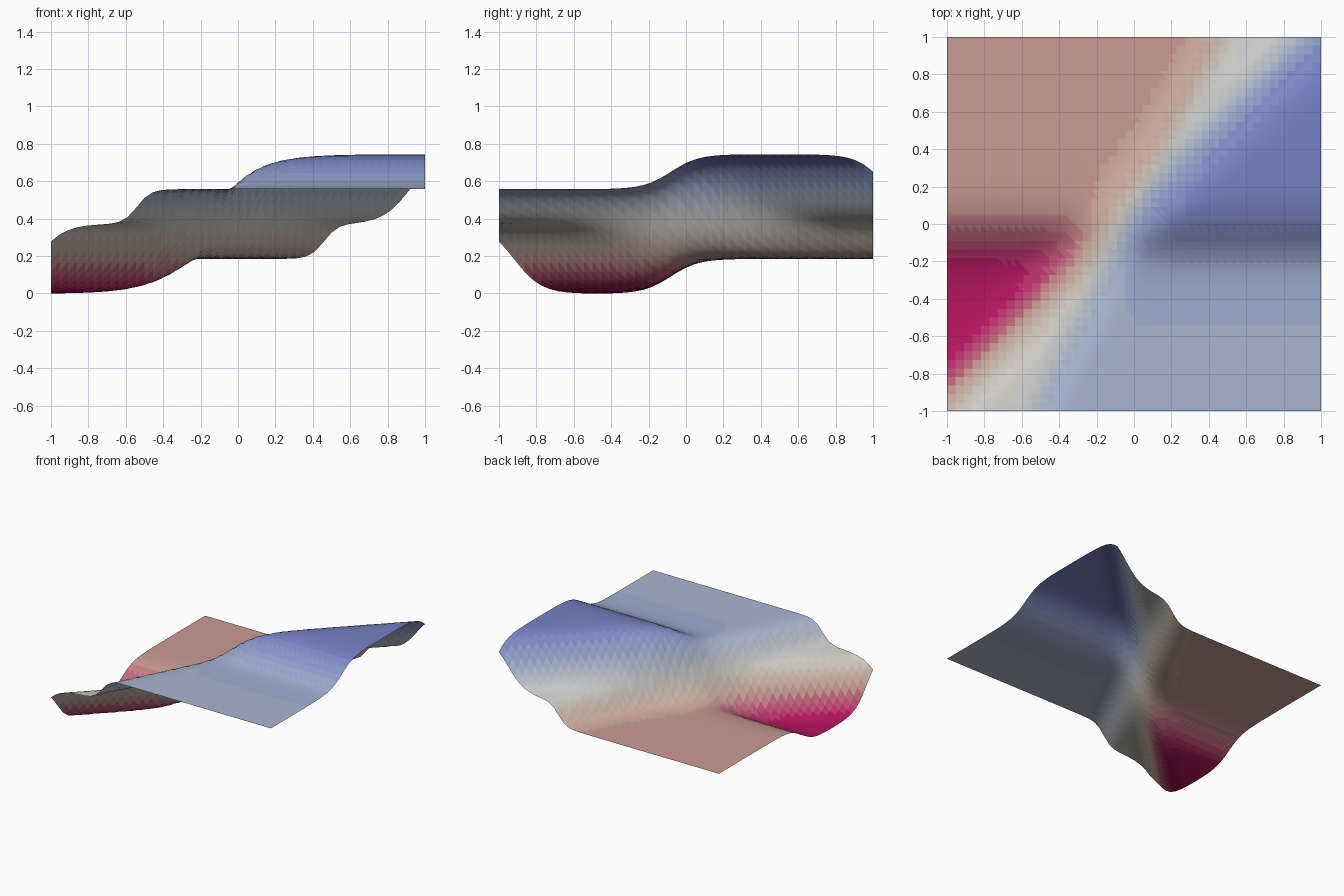
import bpy, bmesh, math

if "Cube" in bpy.data.objects:
    bpy.data.objects.remove(bpy.data.objects["Cube"])

N = 44          # grid cells per side
K = 13.7        # steepness of each step
OFF = 0.08      # shared offset of the three step lines
UNIT = 0.1865   # height of one step
BANDS = 24      # colour bands from low to high


def step(t):
    return 1 / (1 + math.exp(-K * (t + OFF)))


def height(x, y):
    # one level step in y, a double step along x = y, a single step along 2x = y
    return UNIT * (step(y) + 2 * step(x - y) + step(2 * x - y))


# Colour ramp by relative height: crimson, salmon, pale grey, light blue, deep blue
RAMP = [(0.70, 0.06, 0.36), (0.80, 0.65, 0.59), (0.82, 0.82, 0.79),
        (0.64, 0.70, 0.82), (0.45, 0.49, 0.76)]


def ramp_colour(t):
    p = t * (len(RAMP) - 1)
    i = min(int(p), len(RAMP) - 2)
    f = p - i
    srgb = [a + (b - a) * f for a, b in zip(RAMP[i], RAMP[i + 1])]
    return [c ** 2.2 for c in srgb] + [1]


# Stepped height surface from a displaced, triangulated grid
bm = bmesh.new()
bmesh.ops.create_grid(bm, x_segments=N, y_segments=N, size=1)
for v in bm.verts:
    v.co.z = height(v.co.x, v.co.y)
low = min(v.co.z for v in bm.verts)
high = max(v.co.z for v in bm.verts)
for v in bm.verts:
    v.co.z -= low
bmesh.ops.triangulate(bm, faces=bm.faces[:], quad_method='ALTERNATE')
for f in bm.faces:
    f.smooth = True
    t = f.calc_center_median().z / (high - low)
    f.material_index = max(0, min(BANDS - 1, int(t * BANDS)))

mesh = bpy.data.meshes.new("stepped_surface")
# Height-band materials
for i in range(BANDS):
    mat = bpy.data.materials.new(f"height_band_{i:02d}")
    mat.diffuse_color = ramp_colour((i + 0.5) / BANDS)
    mat.use_nodes = True
    mat.node_tree.nodes["Principled BSDF"].inputs["Base Color"].default_value = mat.diffuse_color
    mesh.materials.append(mat)
bm.to_mesh(mesh)
bm.free()
surface = bpy.data.objects.new("stepped_surface", mesh)
bpy.context.collection.objects.link(surface)
